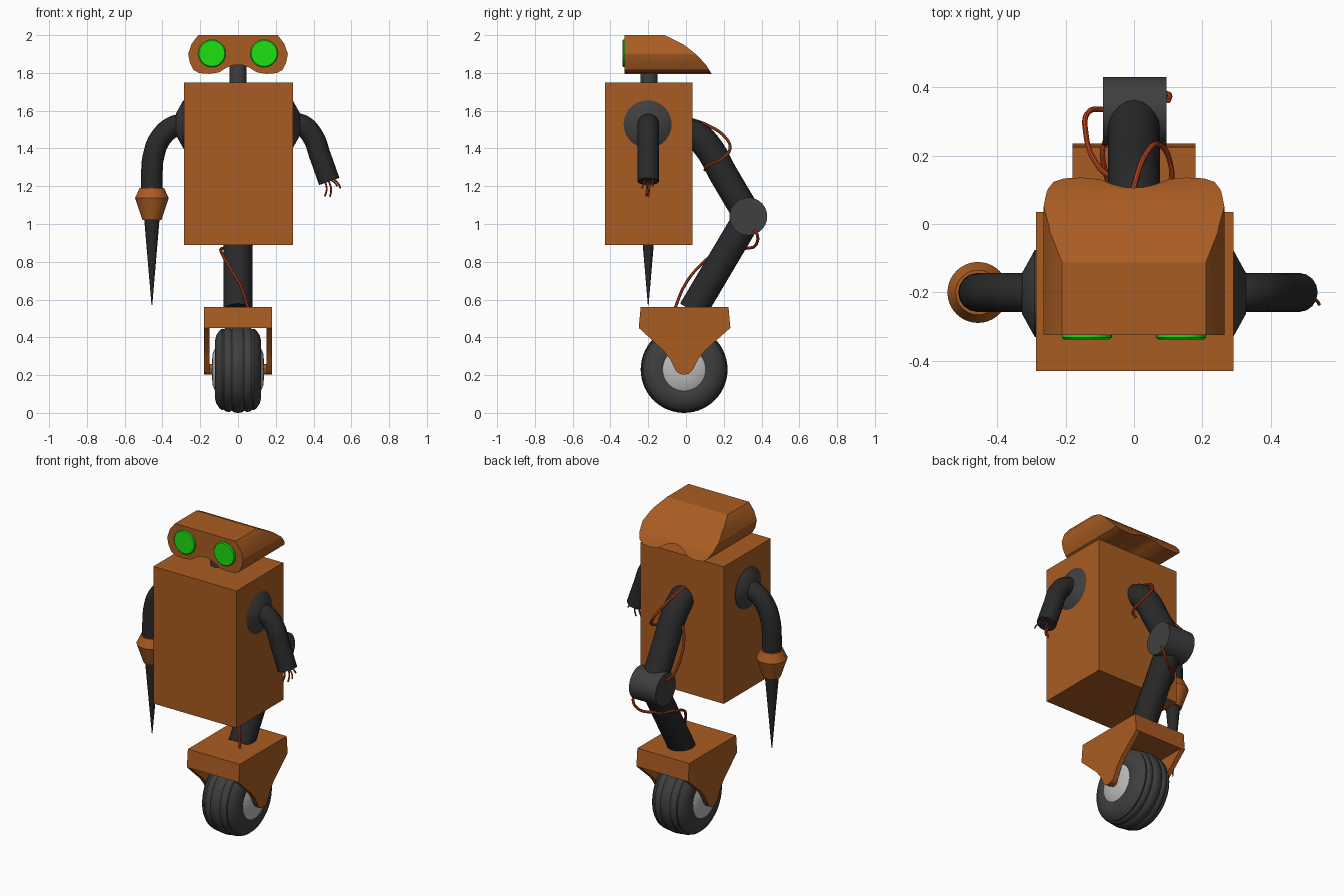
import bpy, bmesh
from math import sin, cos, pi, radians
from mathutils import Matrix

if "Cube" in bpy.data.objects:
    bpy.data.objects.remove(bpy.data.objects["Cube"])


def material(name, r, g, b):
    m = bpy.data.materials.new(name)
    m.diffuse_color = (r, g, b, 1)
    m.use_nodes = True
    m.node_tree.nodes["Principled BSDF"].inputs["Base Color"].default_value = m.diffuse_color
    return m


ORANGE = material("orange_paint", 0.40, 0.107, 0.016)
RUBBER = material("black_rubber", 0.022, 0.022, 0.022)
DARK = material("dark_metal", 0.05, 0.05, 0.05)
STEEL = material("steel", 0.5, 0.5, 0.5)
GREEN = material("green_lens", 0.012, 0.75, 0.005)
WIRE = material("red_wire", 0.50, 0.06, 0.012)


def finish(ob, mat, angle=30):
    ob.data.materials.clear()
    ob.data.materials.append(mat)
    bpy.ops.object.select_all(action='DESELECT')
    ob.select_set(True)
    bpy.context.view_layer.objects.active = ob
    bpy.ops.object.shade_smooth_by_angle(angle=radians(angle))
    return ob


def from_bmesh(name, bm, mat, angle=30):
    bmesh.ops.remove_doubles(bm, verts=bm.verts, dist=1e-5)
    bmesh.ops.recalc_face_normals(bm, faces=bm.faces)
    me = bpy.data.meshes.new(name)
    bm.to_mesh(me)
    bm.free()
    ob = bpy.data.objects.new(name, me)
    bpy.context.collection.objects.link(ob)
    return finish(ob, mat, angle)


def prism(name, pts, axis, lo, hi, mat, angle=25):
    """Extrude a profile: axis 'x' takes (y, z) points, axis 'y' takes (x, z)."""
    bm = bmesh.new()
    place = (lambda p, t: (t, p[0], p[1])) if axis == 'x' else (lambda p, t: (p[0], t, p[1]))
    a, b = [[bm.verts.new(place(p, t)) for p in pts] for t in (lo, hi)]
    bm.faces.new(a)
    bm.faces.new(b)
    for i in range(len(pts)):
        j = (i + 1) % len(pts)
        bm.faces.new((a[i], a[j], b[j], b[i]))
    return from_bmesh(name, bm, mat, angle)


def box(name, x, y, z, mat):
    return prism(name, [(y[0], z[0]), (y[1], z[0]), (y[1], z[1]), (y[0], z[1])], 'x', x[0], x[1], mat)


def lathe(name, profile, centre, axis, mat, n=40, angle=30):
    """Turn (radius, height) points around an axis through the centre."""
    bm = bmesh.new()
    rings = [[bm.verts.new((r * cos(2 * pi * i / n), r * sin(2 * pi * i / n), h)) for i in range(n)]
             for r, h in profile]
    for a, b in zip(rings, rings[1:]):
        for i in range(n):
            j = (i + 1) % n
            bm.faces.new((a[i], a[j], b[j], b[i]))
    bm.faces.new(rings[0])
    bm.faces.new(rings[-1])
    turn = {'x': Matrix.Rotation(pi / 2, 4, 'Y'), 'y': Matrix.Rotation(pi / 2, 4, 'X'), 'z': Matrix()}[axis]
    bmesh.ops.transform(bm, matrix=Matrix.Translation(centre) @ turn, verts=bm.verts)
    return from_bmesh(name, bm, mat, angle)


def tube(name, pts, radius, mat, sides=6):
    cu = bpy.data.curves.new(name, 'CURVE')
    cu.dimensions = '3D'
    cu.bevel_depth = radius
    cu.bevel_resolution = sides
    cu.use_fill_caps = True
    cu.resolution_u = 8
    sp = cu.splines.new('BEZIER')
    sp.bezier_points.add(len(pts) - 1)
    for bp, p in zip(sp.bezier_points, pts):
        bp.co = p
        bp.handle_left_type = bp.handle_right_type = 'AUTO'
    ob = bpy.data.objects.new(name, cu)
    bpy.context.collection.objects.link(ob)
    bpy.ops.object.select_all(action='DESELECT')
    ob.select_set(True)
    bpy.context.view_layer.objects.active = ob
    bpy.ops.object.convert(target='MESH')
    return finish(bpy.context.object, mat, 40)


# Torso and neck
box("torso", (-0.287, 0.29), (-0.43, 0.035), (0.89, 1.75), ORANGE)
lathe("neck", [(0.045, 1.70), (0.045, 1.90)], (0, -0.195, 0), 'z', DARK)

# Head: front outline cut by the sloping back outline
half = [(0.21, 2.0), (0.245, 1.955), (0.264, 1.90), (0.255, 1.855), (0.235, 1.815), (0.205, 1.799),
        (0.15, 1.795), (0.10, 1.803), (0.06, 1.828), (0.03, 1.84)]
outline = half + [(0, 1.843)] + [(-x, z) for x, z in reversed(half)]
head = prism("head", outline, 'y', -0.325, 0.2, ORANGE)
slope = [(-0.5, 1.6), (0.25, 1.6), (0.137, 1.793), (0.105, 1.844), (0.055, 1.897), (-0.008, 1.947),
         (-0.113, 2.0), (-0.212, 2.05), (-0.5, 2.05)]
cutter = prism("head_cutter", slope, 'x', -0.4, 0.4, ORANGE)
mod = head.modifiers.new("back_slope", 'BOOLEAN')
mod.operation = 'INTERSECT'
mod.solver = 'EXACT'
mod.object = cutter
bpy.context.view_layer.objects.active = head
bpy.ops.object.modifier_apply(modifier=mod.name)
bpy.data.objects.remove(cutter)
finish(head, ORANGE, 25)

# Eyes and shoulder cones, one per side
for side, s in (("left", -1), ("right", 1)):
    lathe(side + "_eye", [(0.073, 0), (0.073, 0.012), (0.068, 0.017)], (s * 0.138, -0.32, 1.903), 'y', GREEN)
    lathe(side + "_shoulder", [(0.127, s * 0.28), (0.127, s * 0.29), (0.06, s * 0.327)],
          (0, -0.203, 1.528), 'x', DARK)

# Broken arm with frayed wires
tube("right_arm", [(0.28, -0.2, 1.53), (0.34, -0.2, 1.522), (0.395, -0.2, 1.465),
                   (0.435, -0.2, 1.36), (0.483, -0.2, 1.225)], 0.057, RUBBER)
for i, (x0, y0, x1, y1, z1) in enumerate([(0.505, -0.215, 0.541, -0.235, 1.19), (0.475, -0.19, 0.487, -0.2, 1.145),
                                          (0.455, -0.205, 0.46, -0.21, 1.147), (0.485, -0.18, 0.525, -0.175, 1.20)]):
    tube(f"frayed_wire_{i + 1}", [(x0, y0, 1.24), ((x0 + x1) / 2 + 0.012, (y0 + y1) / 2, (1.225 + z1) / 2),
                                  (x1, y1, z1)], 0.005, WIRE, 1)

# Spike arm
tube("left_arm", [(-0.28, -0.2, 1.528), (-0.34, -0.2, 1.516), (-0.41, -0.2, 1.455),
                  (-0.447, -0.2, 1.36), (-0.456, -0.2, 1.27), (-0.456, -0.2, 1.17)], 0.057, RUBBER)
lathe("spike_collar", [(0.065, 1.19), (0.089, 1.137), (0.05, 1.02)], (-0.456, -0.2, 0), 'z', ORANGE)
lathe("spike", [(0.041, 1.03), (0.002, 0.57)], (-0.456, -0.2, 0), 'z', RUBBER)

# Leg: thigh, knee and shin
tube("thigh", [(0, -0.02, 1.485), (0, 0.05, 1.47), (0, 0.11, 1.415), (0, 0.2, 1.26), (0, 0.33, 1.04)], 0.076, RUBBER, 8)
lathe("knee", [(0.1, -0.09), (0.1, 0.095)], (0, 0.33, 1.04), 'x', DARK)
tube("shin", [(0, 0.33, 1.04), (0, 0.182, 0.79), (0, 0.034, 0.54)], 0.076, RUBBER, 8)

# Loose cables
tube("thigh_cable", [(-0.02, 0.02, 1.557), (0, 0.11, 1.525), (0.035, 0.205, 1.462), (0.07, 0.233, 1.40),
                     (0.103, 0.19, 1.345), (0.1, 0.11, 1.305), (0.07, 0.1, 1.285)], 0.008, WIRE, 2)
tube("knee_cable", [(-0.06, 0.13, 1.38), (-0.105, 0.17, 1.32), (-0.14, 0.26, 1.21),
                    (-0.13, 0.33, 1.13), (-0.08, 0.335, 1.09)], 0.008, WIRE, 2)
tube("shin_cable", [(0.1, 0.36, 0.97), (0.103, 0.378, 0.94), (0.07, 0.37, 0.89), (0, 0.325, 0.872),
                    (-0.085, 0.24, 0.87), (-0.083, 0.15, 0.84), (-0.04, 0.06, 0.765),
                    (0.015, -0.01, 0.67), (0.055, -0.06, 0.55)], 0.008, WIRE, 2)

# Wheel fork: top block and two pointed side plates
top = [(-0.24, 0.56), (0.225, 0.56), (0.235, 0.45)]
prism("fork_block", top + [(-0.25, 0.45)], 'x', -0.151, 0.151, ORANGE)
plate = top + [(0.10, 0.33), (0.065, 0.285), (0.035, 0.225), (0.015, 0.207), (-0.01, 0.202),
               (-0.035, 0.207), (-0.055, 0.225), (-0.085, 0.285), (-0.12, 0.33), (-0.25, 0.45)]
for side, lo, hi in (("left", -0.18, -0.15), ("right", 0.15, 0.18)):
    prism(side + "_fork_plate", plate, 'x', lo, hi, ORANGE)

# Wheel: grooved tyre, rim and axle
tread = [(0.10, 0.115), (0.118, 0.122), (0.15, 0.123), (0.18, 0.115), (0.203, 0.10), (0.216, 0.085),
         (0.213, 0.075), (0.223, 0.065), (0.225, 0.045), (0.218, 0.033), (0.228, 0.02)]
tyre = [(r, -x) for r, x in tread] + [(0.23, 0)] + [(r, x) for r, x in reversed(tread)]
wheel = (0, -0.01, 0.23)
lathe("tyre", tyre, wheel, 'x', DARK, 56, 50)
rim = [(0.04, 0.138), (0.085, 0.134), (0.115, 0.12)]
lathe("rim", [(r, -x) for r, x in rim] + [(r, x) for r, x in reversed(rim)], wheel, 'x', STEEL)
lathe("axle", [(0.028, -0.16), (0.028, 0.16)], wheel, 'x', ORANGE, 24)
